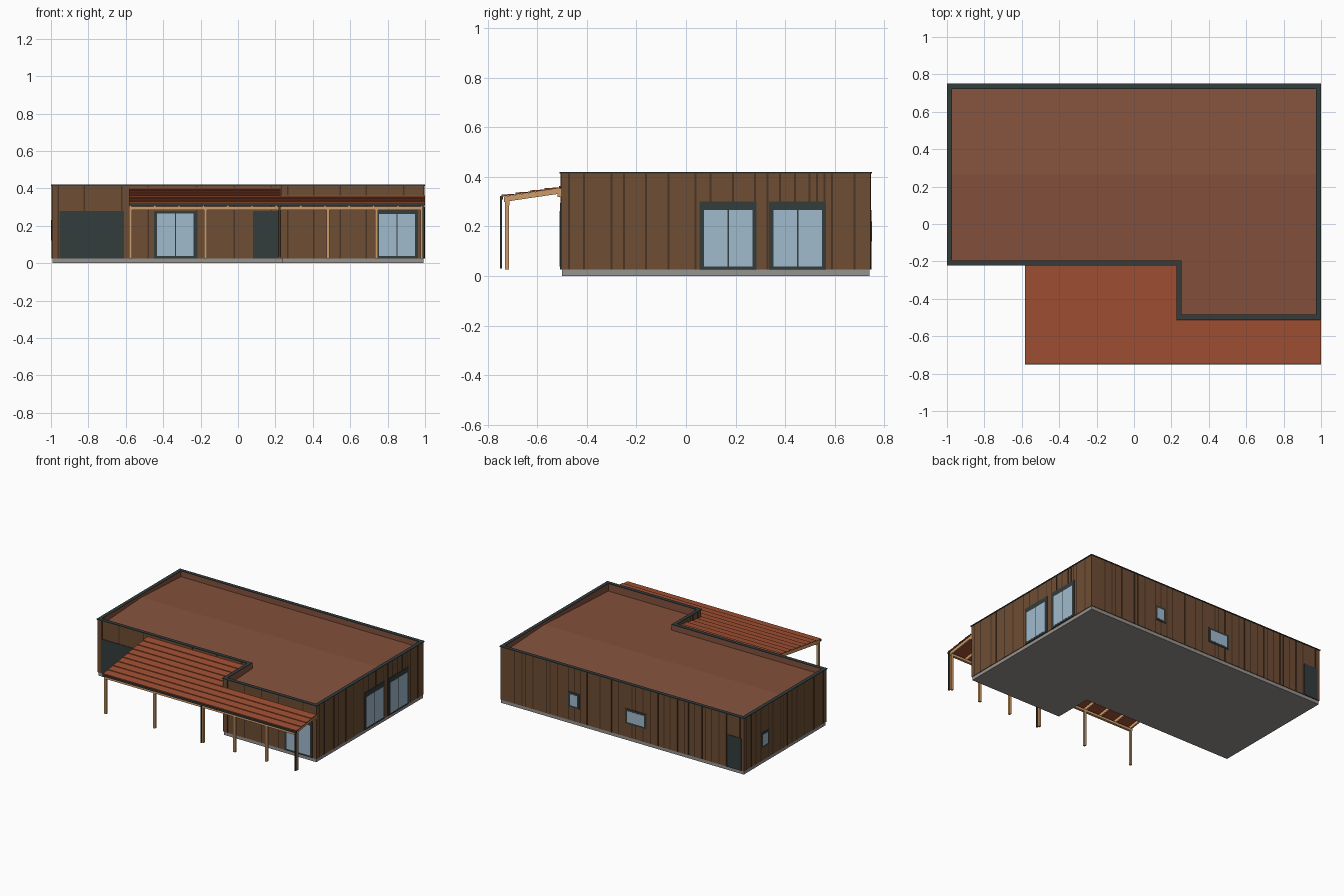
import bpy, bmesh, random
from mathutils import Vector

if "Cube" in bpy.data.objects:
    bpy.data.objects.remove(bpy.data.objects["Cube"])

random.seed(4)


def material(name, rgb):
    m = bpy.data.materials.new(name)
    lin = [((c / 255 + 0.055) / 1.055) ** 2.4 for c in rgb]
    m.diffuse_color = (*lin, 1)
    m.use_nodes = True
    m.node_tree.nodes["Principled BSDF"].inputs["Base Color"].default_value = m.diffuse_color
    return m


CLAD = material("brown cladding", (110, 77, 52))
GROOVE = material("dark brown groove", (74, 52, 37))
TRIM = material("charcoal trim", (52, 60, 60))
ROOF = material("brown red roof", (133, 82, 61))
TILE = material("terracotta sheet", (160, 80, 50))
WOOD = material("light timber", (206, 156, 106))
GLASS = material("pale blue glass", (160, 187, 206))
STONE = material("grey concrete", (150, 147, 143))


def finish(name, bm, *mats):
    bmesh.ops.recalc_face_normals(bm, faces=bm.faces)
    me = bpy.data.meshes.new(name)
    bm.to_mesh(me)
    bm.free()
    for m in mats:
        me.materials.append(m)
    ob = bpy.data.objects.new(name, me)
    bpy.context.collection.objects.link(ob)
    return ob


def add_box(bm, lo, hi):
    vs = bmesh.ops.create_cube(bm, size=1)["verts"]
    for v in vs:
        v.co = Vector([a + (b - a) * (c + 0.5) for a, b, c in zip(lo, hi, v.co)])


def box(name, lo, hi, mat):
    bm = bmesh.new()
    add_box(bm, lo, hi)
    return finish(name, bm, mat)


def extrude(name, pts, vec, mat):
    bm = bmesh.new()
    f = bm.faces.new([bm.verts.new(p) for p in pts])
    r = bmesh.ops.extrude_face_region(bm, geom=[f])
    bmesh.ops.translate(bm, vec=vec,
                        verts=[g for g in r["geom"] if isinstance(g, bmesh.types.BMVert)])
    return finish(name, bm, mat)


def footprint(d):
    """L-shaped outline, pulled inwards by d."""
    return [(-1 + d, 0.75 - d), (-1 + d, -0.222 + d), (0.226 + d, -0.222 + d),
            (0.226 + d, -0.51 + d), (1 - d, -0.51 + d), (1 - d, 0.75 - d)]


def ring(name, d0, d1, z0, z1, *mats):
    """Hollow L-shaped band; inner faces take the last material."""
    bm = bmesh.new()
    loops = [[bm.verts.new((x, y, z)) for x, y in footprint(d)]
             for d, z in ((d0, z0), (d0, z1), (d1, z1), (d1, z0))]
    for k in range(4):
        a, b = loops[k], loops[(k + 1) % 4]
        for i in range(6):
            j = (i + 1) % 6
            f = bm.faces.new((a[i], a[j], b[j], b[i]))
            f.material_index = len(mats) - 1 if k == 2 else 0
    return finish(name, bm, *mats)


# Slab, walls and coping
extrude("slab", [(x, y, 0) for x, y in footprint(0.009)], (0, 0, 0.025), STONE)
ring("walls", 0.005, 0.027, 0.025, 0.416, CLAD, ROOF)
ring("coping", 0.0, 0.027, 0.414, 0.42, TRIM)

# Low gabled roof behind the parapet
RIDGE = 0.265
bm = bmesh.new()
bm.faces.new([bm.verts.new((x, y, 0)) for x, y in footprint(0.025)])
bmesh.ops.bisect_plane(bm, geom=bm.verts[:] + bm.edges[:] + bm.faces[:],
                       plane_co=(0, RIDGE, 0), plane_no=(0, 1, 0))
for v in bm.verts:
    v.co.z = 0.40 - 0.05 * abs(v.co.y - RIDGE)
roof = finish("main_roof", bm, ROOF)

# Walls: axis of the outward normal, direction, position, extent along wall
WALLS = {
    "front": (1, -1, -0.217, -0.995, 0.23),
    "wing_front": (1, -1, -0.505, 0.232, 0.995),
    "wing_side": (0, -1, 0.231, -0.505, -0.217),
    "back": (1, 1, 0.745, -0.995, 0.995),
    "right": (0, 1, 0.995, -0.505, 0.745),
    "left": (0, -1, -0.995, -0.217, 0.745),
}


def plate(bm, wall, u0, u1, z0, z1, depth):
    axis, sign, pos = WALLS[wall][:3]
    a, b = sorted((pos - sign * 0.004, pos + sign * depth))
    if axis == 0:
        add_box(bm, (a, u0, z0), (b, u1, z1))
    else:
        add_box(bm, (u0, a, z0), (u1, b, z1))


# Irregular vertical grooves in the cladding
for wall, (_, _, _, u0, u1) in WALLS.items():
    gaps = (0.14, 0.2, 0.26) if "front" in wall else (0.03, 0.05, 0.06, 0.09, 0.11)
    bm = bmesh.new()
    u = u0 + 0.03
    while u < u1 - 0.015:
        plate(bm, wall, u, u + 0.008, 0.026, 0.413, 0.0015)
        u += random.choice(gaps)
    finish(wall + "_cladding_grooves", bm, GROOVE)


def opening(name, wall, u0, u1, z0, z1, panes=0, side=0.014, sill=0.013, head=0.015):
    bm = bmesh.new()
    plate(bm, wall, u0, u1, z0, z1, 0.004)
    finish(name + "_frame", bm, TRIM)
    if panes:
        bm = bmesh.new()
        w = (u1 - u0 - 2 * side) / panes
        for i in range(panes):
            s = u0 + side + i * w
            plate(bm, wall, s + 0.003, s + w - 0.003, z0 + sill, z1 - head, 0.005)
        finish(name + "_glass", bm, GLASS)


# Doors and windows
opening("garage_door", "front", -0.955, -0.61, 0.026, 0.28)
opening("entry_door", "front", 0.08, 0.218, 0.026, 0.28)
opening("front_glass_door", "front", -0.45, -0.22, 0.026, 0.28, 2)
opening("wing_glass_door", "wing_front", 0.738, 0.962, 0.026, 0.295, 2, head=0.033)
opening("right_glass_door_a", "right", 0.055, 0.285, 0.026, 0.30, 2, head=0.035)
opening("right_glass_door_b", "right", 0.335, 0.565, 0.026, 0.30, 2, head=0.035)
opening("back_small_window", "back", 0.35, 0.44, 0.125, 0.235, 1)
opening("back_wide_window", "back", -0.20, -0.025, 0.125, 0.235, 1)
opening("back_door", "back", -0.975, -0.86, 0.026, 0.265)
opening("left_window", "left", 0.455, 0.545, 0.12, 0.23, 1)


# Porch
def slope(y):
    return 0.325 + 0.148 * (y + 0.745)


def porch_sheet(name, x0, x1, y_end):
    """Lapped roof sheet: stepped profile extruded along x."""
    pts, y, pitch = [(-0.745, slope(-0.745) - 0.005)], -0.745, 0.058
    while y < y_end - 0.001:
        nxt = min(y + pitch, y_end)
        pts += [(y, slope(y) + 0.003), (nxt, slope(nxt) - 0.002)]
        y = nxt
    pts.append((y_end, slope(y_end) - 0.006))
    extrude(name, [(x0, a, b) for a, b in pts], (x1 - x0, 0, 0), TILE)


SPLIT = 0.228
porch_sheet("porch_roof_left", -0.583, SPLIT, -0.22)
porch_sheet("porch_roof_right", SPLIT, 1.0, -0.508)

# Rafters
for i in range(13):
    x = -0.575 + i * 0.13
    y1 = -0.22 if x < SPLIT - 0.01 else -0.508
    prof = [(-0.735, slope(-0.735) - 0.006), (y1, slope(y1) - 0.006),
            (y1, slope(y1) - 0.028), (-0.735, slope(-0.735) - 0.028)]
    extrude("rafter", [(x - 0.006, a, b) for a, b in prof], (0.012, 0, 0), WOOD)

# Posts, front beam and wall ledgers
for x in (-0.575, -0.175, 0.222, 0.48, 0.74, 0.985):
    box("post", (x - 0.008, -0.73, 0.025), (x + 0.008, -0.714, 0.29), WOOD)
box("front_beam", (-0.583, -0.731, 0.285), (0.995, -0.713, 0.303), WOOD)
box("left_ledger", (-0.583, -0.232, 0.365), (SPLIT, -0.217, 0.395), WOOD)
box("right_ledger", (SPLIT, -0.519, 0.318), (0.995, -0.505, 0.353), WOOD)

# Gutter and downpipes
box("gutter", (-0.583, -0.75, 0.309), (1.0, -0.738, 0.322), TRIM)
for x in (0.222, 0.991):
    box("downpipe", (x - 0.005, -0.75, 0.03), (x + 0.005, -0.742, 0.312), TRIM)
